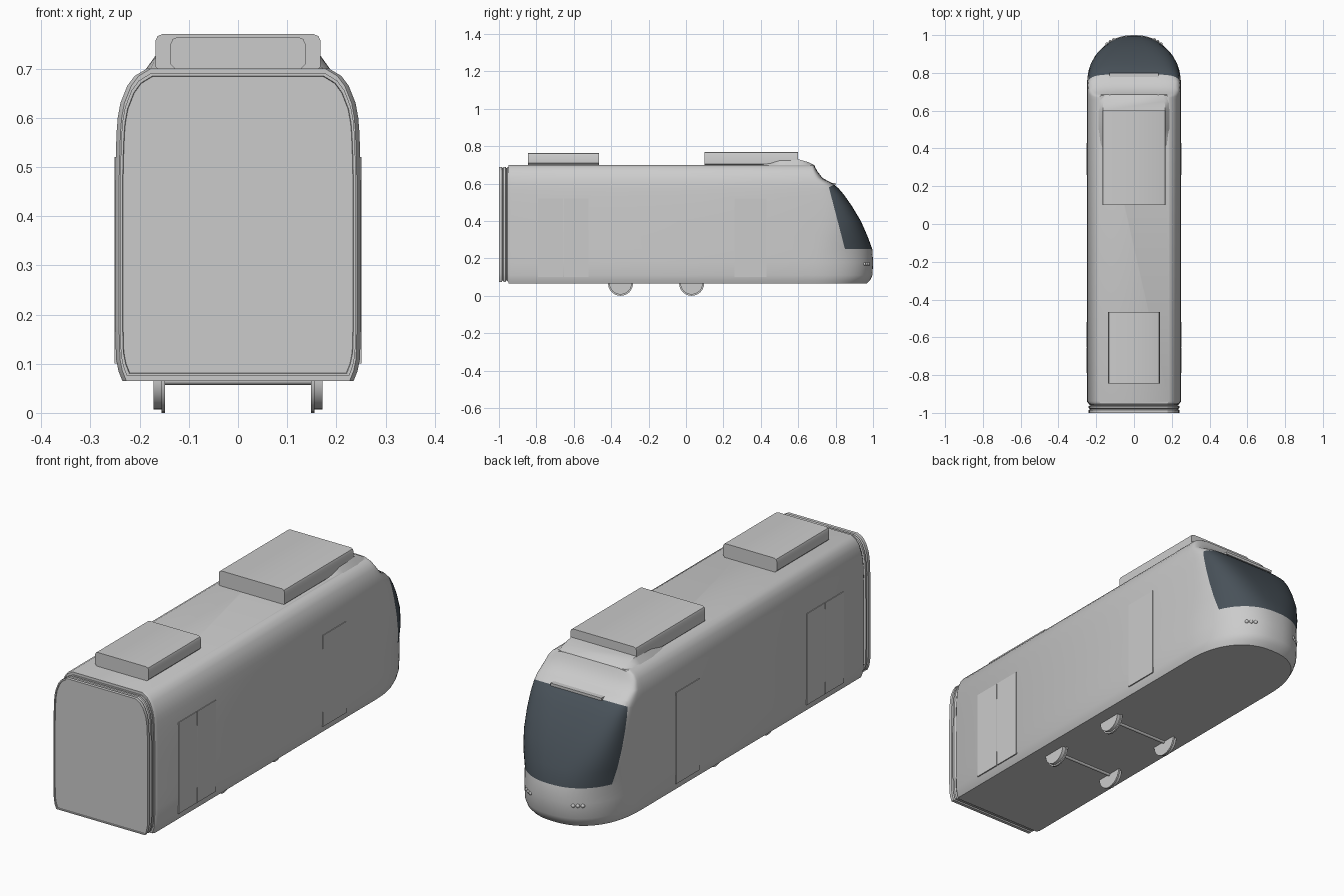
import bpy, bmesh, math
from mathutils import Matrix, Vector

cube = bpy.data.objects.get("Cube")
if cube:
    bpy.data.objects.remove(cube, do_unlink=True)


def material(name, rgb):
    m = bpy.data.materials.new(name)
    m.use_nodes = True
    m.diffuse_color = (*rgb, 1)
    m.node_tree.nodes["Principled BSDF"].inputs["Base Color"].default_value = (*rgb, 1)
    return m


GREY = material("light_grey", (0.6, 0.6, 0.6))
GLASS = material("dark_glass", (0.065, 0.083, 0.1))


def finish(name, bm, angle=35):
    bmesh.ops.recalc_face_normals(bm, faces=bm.faces)
    me = bpy.data.meshes.new(name)
    bm.to_mesh(me)
    bm.free()
    ob = bpy.data.objects.new(name, me)
    bpy.context.collection.objects.link(ob)
    me.materials.append(GREY)
    me.materials.append(GLASS)
    bpy.ops.object.select_all(action='DESELECT')
    ob.select_set(True)
    bpy.context.view_layer.objects.active = ob
    bpy.ops.object.shade_smooth_by_angle(angle=math.radians(angle))
    return ob


def loft(loops):
    """Skin a list of equal closed loops and cap both ends."""
    bm = bmesh.new()
    rows = [[bm.verts.new(p) for p in loop] for loop in loops]
    n = len(rows[0])
    for a, b in zip(rows, rows[1:]):
        for i in range(n):
            j = (i + 1) % n
            bm.faces.new((a[i], a[j], b[j], b[i]))
    bm.faces.new(rows[0])
    bm.faces.new(rows[-1])
    return bm


def box(name, lo, hi):
    bm = bmesh.new()
    lo, hi = Vector(lo), Vector(hi)
    bmesh.ops.create_cube(bm, size=1, matrix=Matrix.Translation((lo + hi) / 2)
                          @ Matrix.Diagonal((*(hi - lo), 1)))
    return finish(name, bm)


def cylinder_x(bm, x, y, z, r1, r2, depth, segs=24):
    bmesh.ops.create_cone(bm, cap_ends=True, segments=segs, radius1=r1, radius2=r2, depth=depth,
                          matrix=Matrix.Translation((x, y, z)) @ Matrix.Rotation(math.pi / 2, 4, 'Y'))


# Body: horizontal layers of height, half width, nose tip
LAYERS = [(.065, .235, .965), (.085, .243, .985), (.11, .248, .997), (.18, .25, 1.0),
          (.25, .25, .996), (.32, .25, .97), (.40, .25, .935), (.48, .2495, .887),
          (.54, .248, .845), (.575, .2465, .815), (.60, .2445, .785), (.63, .239, .73),
          (.665, .225, .703), (.685, .21, .692), (.70, .185, .685)]
START, REAR = .66, -.95


def roundness(z):
    return 2.3 + 2.7 * min(max((z - .25) / .35, 0), 1)


def nose_loop(z, w, tip, steps=36):
    e = 2 / roundness(z)
    pts = [(w - .008, REAR, z), (w, REAR + .012, z)]
    for i in range(steps + 1):
        a = math.pi * i / steps
        c, s = math.cos(a), max(math.sin(a), 0)
        pts.append((math.copysign(w * abs(c) ** e, c), START + (tip - START) * s ** e, z))
    return pts + [(-w, REAR + .012, z), (-w + .008, REAR, z)]


body = loft([nose_loop(*layer) for layer in LAYERS])

# Windscreen: cut its borders into the nose, then colour the faces inside
TOP_CUT = (Vector((0, .764, .58)), Vector((0, -.5, 1)))
SIDE_CUT = (Vector((0, .764, .58)), Vector((0, .33, .086)))
for point, normal in (TOP_CUT, SIDE_CUT):
    faces = [f for f in body.faces if f.calc_center_median().y > START and .24 < f.calc_center_median().z < .66]
    geom = set(faces)
    for f in faces:
        geom.update(f.edges)
        geom.update(f.verts)
    bmesh.ops.bisect_plane(body, geom=list(geom), plane_co=point, plane_no=normal)
for f in body.faces:
    c = f.calc_center_median()
    below = (c - TOP_CUT[0]).dot(TOP_CUT[1]) < 0
    ahead = (c - SIDE_CUT[0]).dot(SIDE_CUT[1]) > 0
    if c.z > .25 and below and ahead:
        f.material_index = 1
finish("body_shell", body)

# Ribbed gangway at the rear, inset from the body section
def rear_loop(y, inset):
    mid = .3825
    side = [(w * (1 - inset / .25), y, mid + (z - mid) * (1 - inset / .3175)) for z, w, _ in LAYERS]
    return side + [(-x, yy, z) for x, yy, z in reversed(side)]


RIBS = [(-.94, .012), (-.955, .012), (-.96, .02), (-.965, .01), (-.975, .01), (-.98, .018),
        (-.985, .01), (-1, .01), (-1, .015), (-.996, .016)]
finish("rear_gangway", loft([rear_loop(*r) for r in RIBS]), 25)

# Roof equipment boxes with chamfered long edges
def roof_unit(name, hw, y0, y1, z0, z1, c):
    half = [(hw - c, z0), (hw, z0 + c), (hw, z1 - c), (hw - c * .3, z1 - c * .3), (hw - c, z1)]
    section = half + [(-x, z) for x, z in reversed(half)]
    finish(name, loft([[(x, y, z) for x, z in section] for y in (y0, y1)]))


roof_unit("front_roof_unit", .168, .10, .60, .69, .77, .014)
roof_unit("rear_roof_unit", .137, -.845, -.465, .695, .764, .014)

# Low fairing around the front roof unit
FAIRING = [(.36, .15, .70), (.42, .18, .715), (.5, .19, .727), (.6, .19, .73),
           (.65, .187, .716), (.685, .175, .699)]
finish("roof_fairing", loft([[(-w, y, .695), (-w + .025, y, h), (w - .025, y, h), (w, y, .695)]
                             for y, w, h in FAIRING]))

# Destination display along the top of the windscreen
box("destination_display", (-.13, .765, .592), (.13, .8, .604))

for side, label in ((1, "left"), (-1, "right")):
    # Thin door leaves
    for part, y0, y1 in (("front_door", .26, .43), ("rear_door_a", -.79, -.657), ("rear_door_b", -.653, -.52)):
        xs = sorted((side * .246, side * .2515))
        box(f"{label}_{part}", (xs[0], y0, .10), (xs[1], y1, .52))

    # Headlight cluster following the nose curve
    bm = bmesh.new()
    n = roundness(.17)
    for x in (.108, .125, .142):
        y = START + (1 - START) * (1 - (x / .25) ** n) ** (1 / n)
        bmesh.ops.create_uvsphere(bm, u_segments=12, v_segments=8, radius=.009,
                                  matrix=Matrix.Translation((side * x, y - .003, .17)))
    finish(f"{label}_headlights", bm)

    # Flanged wheels
    for part, y in (("front", .03), ("rear", -.35)):
        bm = bmesh.new()
        cylinder_x(bm, side * .162, y, .067, .06, .06, .02)
        cylinder_x(bm, side * .152, y, .067, .067, .067, .008)
        finish(f"{label}_{part}_wheel", bm)

# Axles
for part, y in (("front", .03), ("rear", -.35)):
    bm = bmesh.new()
    cylinder_x(bm, 0, y, .065, .008, .008, .3, 12)
    finish(f"{part}_axle", bm)
